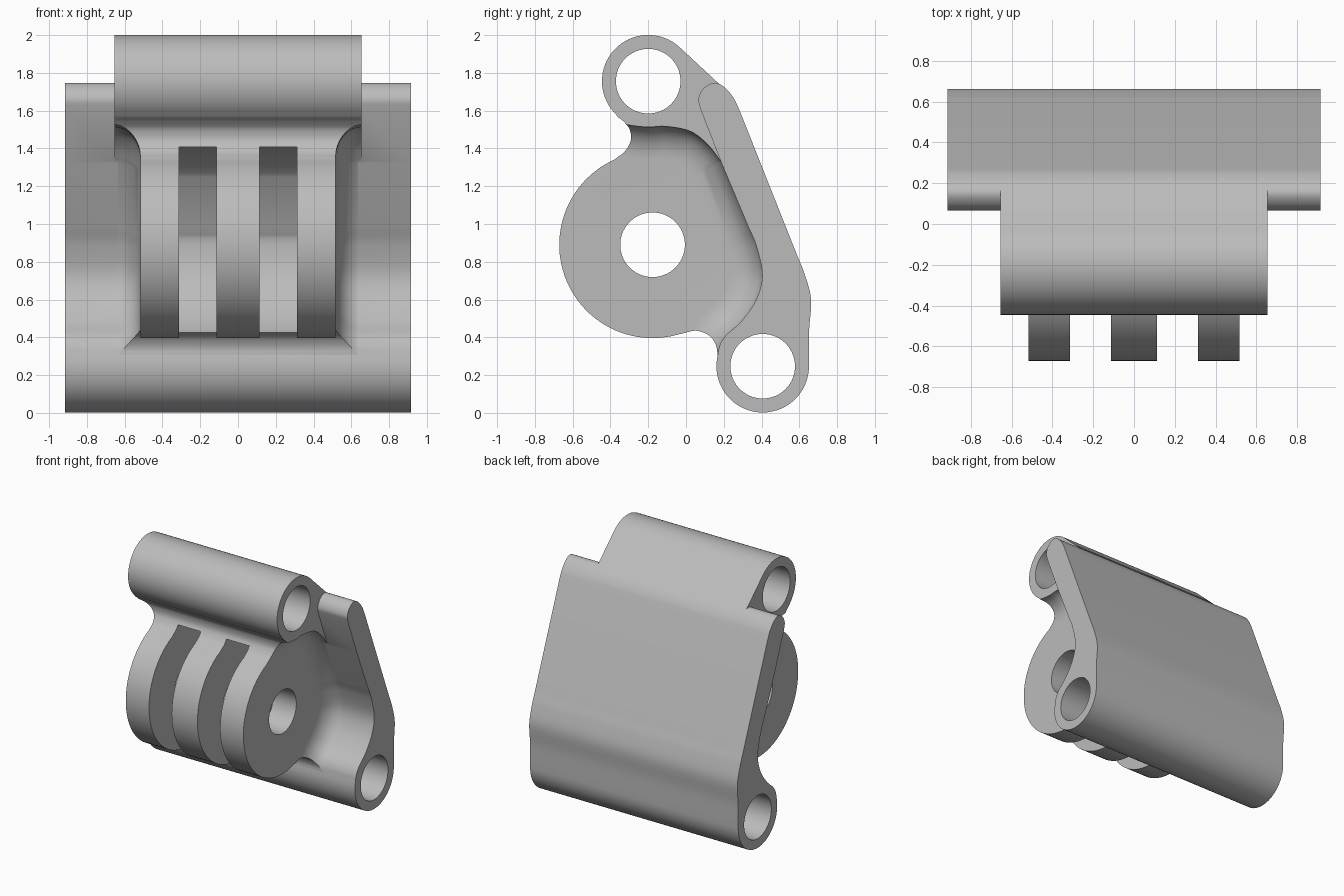
import bpy, bmesh
from math import sin, cos, radians
from mathutils import Vector

if "Cube" in bpy.data.objects:
    bpy.data.objects.remove(bpy.data.objects["Cube"])

grey = bpy.data.materials.new("satin grey")
grey.use_nodes = True
grey.diffuse_color = (0.5, 0.5, 0.5, 1)
grey.node_tree.nodes["Principled BSDF"].inputs["Base Color"].default_value = (0.5, 0.5, 0.5, 1)

TOP, LOW, LUG = (-0.2, 1.756), (0.406, 0.247), (-0.177, 0.89)   # (y, z) axes
TUBE_R, BORE_R, LUG_R = 0.245, 0.171, 0.494
PLATE_X, BLOCK_X, LUG_X = 0.915, 0.655, 0.517


def arc(centre, r, a, b, n=32):
    return [(centre[0] + r * cos(radians(a + (b - a) * i / n)),
             centre[1] + r * sin(radians(a + (b - a) * i / n))) for i in range(n + 1)]


def smooth(points, n=6):
    """Catmull-Rom curve through the points."""
    p = [Vector(q) for q in points]
    p = [2 * p[0] - p[1]] + p + [2 * p[-1] - p[-2]]
    out = []
    for a, b, c, d in zip(p, p[1:], p[2:], p[3:]):
        for i in range(n):
            t = i / n
            out.append(tuple(0.5 * (2 * b + (c - a) * t + (2 * a - 5 * b + 4 * c - d) * t * t
                                    + (3 * b - a - 3 * c + d) * t ** 3)))
    return out + [tuple(p[-2])]


def loft(name, layers):
    """Solid through equal-length (y, z) outlines, each at its own x."""
    bm = bmesh.new()
    rings = [[bm.verts.new((x, y, z)) for y, z in pts] for x, pts in layers]
    bm.faces.new(rings[0])
    bm.faces.new(rings[-1])
    count = len(rings[0])
    for r, s in zip(rings, rings[1:]):
        for i in range(count):
            j = (i + 1) % count
            bm.faces.new((r[i], r[j], s[j], s[i]))
    bmesh.ops.recalc_face_normals(bm, faces=bm.faces)
    mesh = bpy.data.meshes.new(name)
    bm.to_mesh(mesh)
    bm.free()
    mesh.materials.append(grey)
    ob = bpy.data.objects.new(name, mesh)
    bpy.context.collection.objects.link(ob)
    return ob


def prism(name, pts, x0, x1):
    return loft(name, [(x0, pts), (x1, pts)])


def rod(centre, r, x0, x1):
    return prism("cutter", arc(centre, r, 0, 360, 72)[:-1], x0, x1)


def combine(ob, other, operation):
    mod = ob.modifiers.new("combine", "BOOLEAN")
    mod.operation, mod.solver, mod.object = operation, "EXACT", other
    bpy.context.view_layer.objects.active = ob
    bpy.ops.object.modifier_apply(modifier=mod.name)
    bpy.data.objects.remove(other)


# Line where the side pockets meet the web and the plate
web_edge = smooth([(-0.36, 1.535), (-0.29, 1.52), (-0.2, 1.511), (-0.11, 1.515),
                   (0.02, 1.49), (0.113, 1.42), (0.187, 1.325)])
plate_edge = smooth([(0.33, 0.985), (0.372, 0.885), (0.404, 0.73), (0.372, 0.6),
                     (0.293, 0.485), (0.214, 0.413), (0.18, 0.36), (0.167, 0.302)])

# Plate with lower tube, full width
back_outline = smooth([(0.651, 0.3), (0.652, 0.44), (0.662, 0.6), (0.63, 0.73), (0.59, 0.83)])
tip = smooth([(0.282, 1.606), (0.25, 1.67), (0.2, 1.727), (0.145, 1.747),
              (0.09, 1.715), (0.066, 1.66), (0.077, 1.606)])
plate = prism("mounting_bracket",
              plate_edge + arc(LOW, TUBE_R, 168, 360) + back_outline + tip + [web_edge[-1]],
              -PLATE_X, PLATE_X)

# Hinge block: upper tube, web, neck and lug outline
neck = smooth([(-0.36, 1.566), (-0.33, 1.542), (-0.298, 1.5), (-0.293, 1.44),
               (-0.325, 1.383), (-0.37, 1.348)])
heel = smooth([(-0.02, 0.42), (0.055, 0.435), (0.124, 0.408), (0.158, 0.36), (0.168, 0.307)])
inside = [(0.25, 0.35), (0.45, 0.6), (0.5, 0.75), (0.24, 1.5), (0.19, 1.728)]
block = prism("hinge_block",
              arc(TOP, TUBE_R, 47, 226) + neck + arc(LUG, LUG_R, 114, 286, 48) + heel + inside,
              -BLOCK_X, BLOCK_X)

# Filleted pockets on both sides of the lugs
contour = web_edge + plate_edge


def pocket_outline(inset):
    out = []
    for i, p in enumerate(contour):
        a = Vector(contour[max(i - 1, 0)])
        b = Vector(contour[min(i + 1, len(contour) - 1)])
        d = (b - a).normalized()
        out.append((p[0] + d.y * inset, p[1] - d.x * inset))
    return out + [(out[-1][0], -0.3), (-0.9, -0.3), (-0.9, out[0][1])]


for side in (-1, 1):
    layers = []
    for k in range(11):
        t = radians(9 * k)
        layers.append((side * (LUG_X + (BLOCK_X - LUG_X) * (1 - cos(t))),
                       pocket_outline(0.17 * (1 - sin(t)) - 0.002)))
    layers.append((side * 0.75, layers[-1][1]))
    combine(block, loft("cutter", layers), "DIFFERENCE")

# Slots between the three lugs, then the bores
for side in (-1, 1):
    combine(block, rod(LUG, 0.535, side * 0.113, side * 0.313), "DIFFERENCE")
combine(plate, block, "UNION")
for axis in (TOP, LOW, LUG):
    combine(plate, rod(axis, BORE_R, -1.1, 1.1), "DIFFERENCE")

bpy.ops.object.select_all(action="DESELECT")
plate.select_set(True)
bpy.context.view_layer.objects.active = plate
bpy.ops.object.shade_smooth_by_angle(angle=radians(30))
